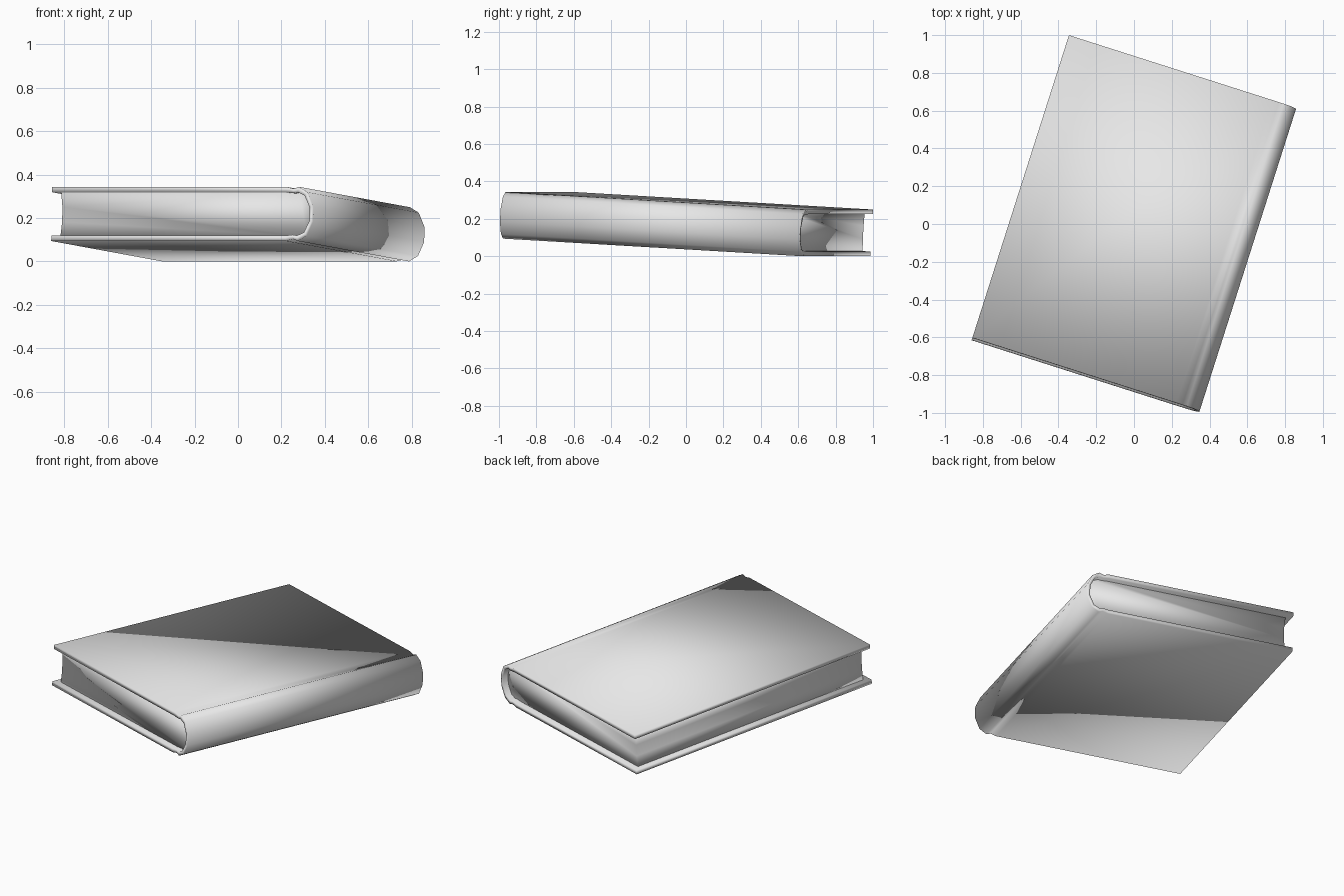
import bpy
import bmesh
import math
from mathutils import Matrix

cube = bpy.data.objects.get("Cube")
if cube:
    bpy.data.objects.remove(cube, do_unlink=True)

LENGTH = 0.842      # half length of the covers
PAGE_LENGTH = 0.807  # half length of the paper block

# The closed book lies turned and slightly tipped, front end raised
POSE = (Matrix.Translation((0, 0, 0.172))
        @ Matrix.Rotation(math.radians(-17.7), 4, "Z")
        @ Matrix.Rotation(math.radians(-3.2), 4, "X"))

grey = bpy.data.materials.new("plain_grey")
grey.use_nodes = True
grey.diffuse_color = (0.8, 0.8, 0.8, 1)
grey.node_tree.nodes["Principled BSDF"].inputs["Base Color"].default_value = (0.8, 0.8, 0.8, 1)


def mirrored(upper):
    """Complete a profile with its reflection below the middle plane."""
    return upper + [(x, -z) for x, z in reversed(upper)]


def finish(name, bm):
    bmesh.ops.recalc_face_normals(bm, faces=bm.faces)
    mesh = bpy.data.meshes.new(name)
    bm.to_mesh(mesh)
    bm.free()
    mesh.materials.append(grey)
    mesh.shade_smooth()
    obj = bpy.data.objects.new(name, mesh)
    obj.matrix_world = POSE
    bpy.context.collection.objects.link(obj)
    return obj


def ring(bm, profile, y):
    return [bm.verts.new((x, y, z)) for x, z in profile]


def extrude_ring(bm, profile, half):
    """Join a closed profile at both ends by side walls."""
    front, back = ring(bm, profile, -half), ring(bm, profile, half)
    n = len(profile)
    for i in range(n):
        j = (i + 1) % n
        bm.faces.new((front[i], front[j], back[j], back[i]))
    return front, back


# Cover: two boards, hinge grooves and a rounded spine in one bent sheet
outer = mirrored([(-0.632, 0.125), (0.50, 0.125), (0.535, 0.116),
                  (0.56, 0.125), (0.603, 0.10), (0.632, 0.035)])
inner = mirrored([(-0.632, 0.10), (0.50, 0.10), (0.535, 0.096),
                  (0.555, 0.10), (0.588, 0.085), (0.614, 0.03)])
bm = bmesh.new()
count = len(outer)
for end in extrude_ring(bm, outer + inner[::-1], LENGTH):
    for i in range(count - 1):
        bm.faces.new((end[i], end[i + 1], end[-2 - i], end[-1 - i]))
finish("cover", bm)

# Pages: one block with a hollow fore edge and a rounded back
pages = mirrored([(-0.592, 0.035), (-0.599, 0.101), (0.53, 0.10),
                  (0.555, 0.099), (0.586, 0.084), (0.612, 0.03)])
bm = bmesh.new()
for end in extrude_ring(bm, pages, PAGE_LENGTH):
    bm.faces.new(end)
finish("pages", bm)
